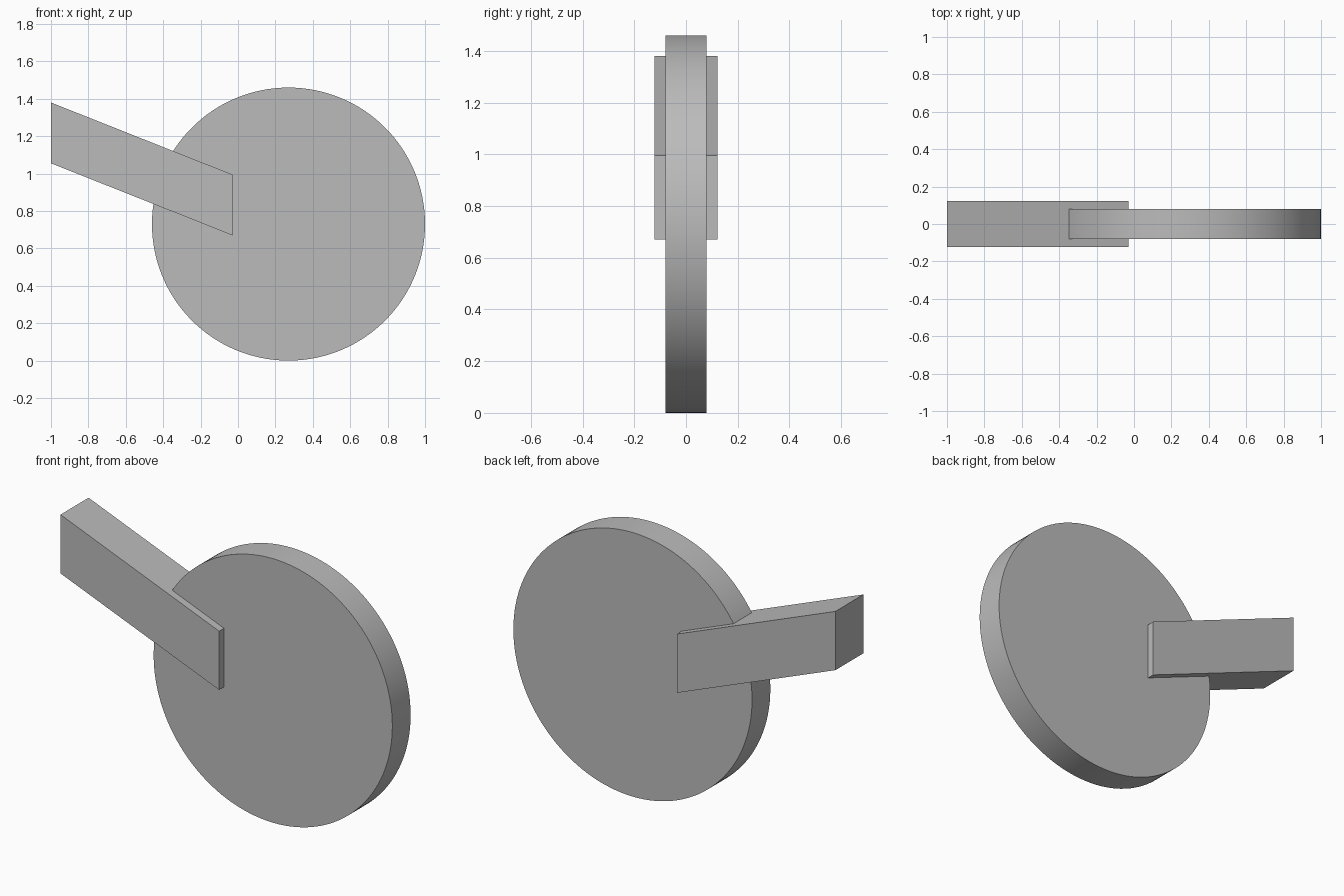
import bpy
import bmesh
from math import pi, radians

cube = bpy.data.objects.get("Cube")
if cube:
    bpy.data.objects.remove(cube, do_unlink=True)

# Single grey finish
grey = bpy.data.materials.new("plain_grey")
grey.use_nodes = True
color = (0.5, 0.5, 0.5, 1)
grey.diffuse_color = color
grey.node_tree.nodes["Principled BSDF"].inputs["Base Color"].default_value = color

# Round wheel disc standing upright
RADIUS = 0.73
bpy.ops.mesh.primitive_cylinder_add(
    vertices=128, radius=RADIUS, depth=0.16,
    location=(1 - RADIUS, 0, RADIUS), rotation=(pi / 2, 0, 0))
wheel = bpy.context.object
wheel.name = "wheel_disc"
wheel.data.materials.append(grey)
bpy.ops.object.shade_smooth_by_angle(angle=radians(30))


# Slanted arm with upright ends, extruded from its side profile
def extrude_profile(name, profile, width):
    bm = bmesh.new()
    face = bm.faces.new([bm.verts.new((x, -width / 2, z)) for x, z in profile])
    result = bmesh.ops.extrude_face_region(bm, geom=[face])
    moved = [v for v in result["geom"] if isinstance(v, bmesh.types.BMVert)]
    bmesh.ops.translate(bm, verts=moved, vec=(0, width, 0))
    bmesh.ops.recalc_face_normals(bm, faces=bm.faces)
    mesh = bpy.data.meshes.new(name)
    bm.to_mesh(mesh)
    bm.free()
    mesh.materials.append(grey)
    obj = bpy.data.objects.new(name, mesh)
    bpy.context.collection.objects.link(obj)
    return obj


extrude_profile("support_arm",
                [(-1, 1.055), (-0.03, 0.67), (-0.03, 0.995), (-1, 1.38)], 0.245)
